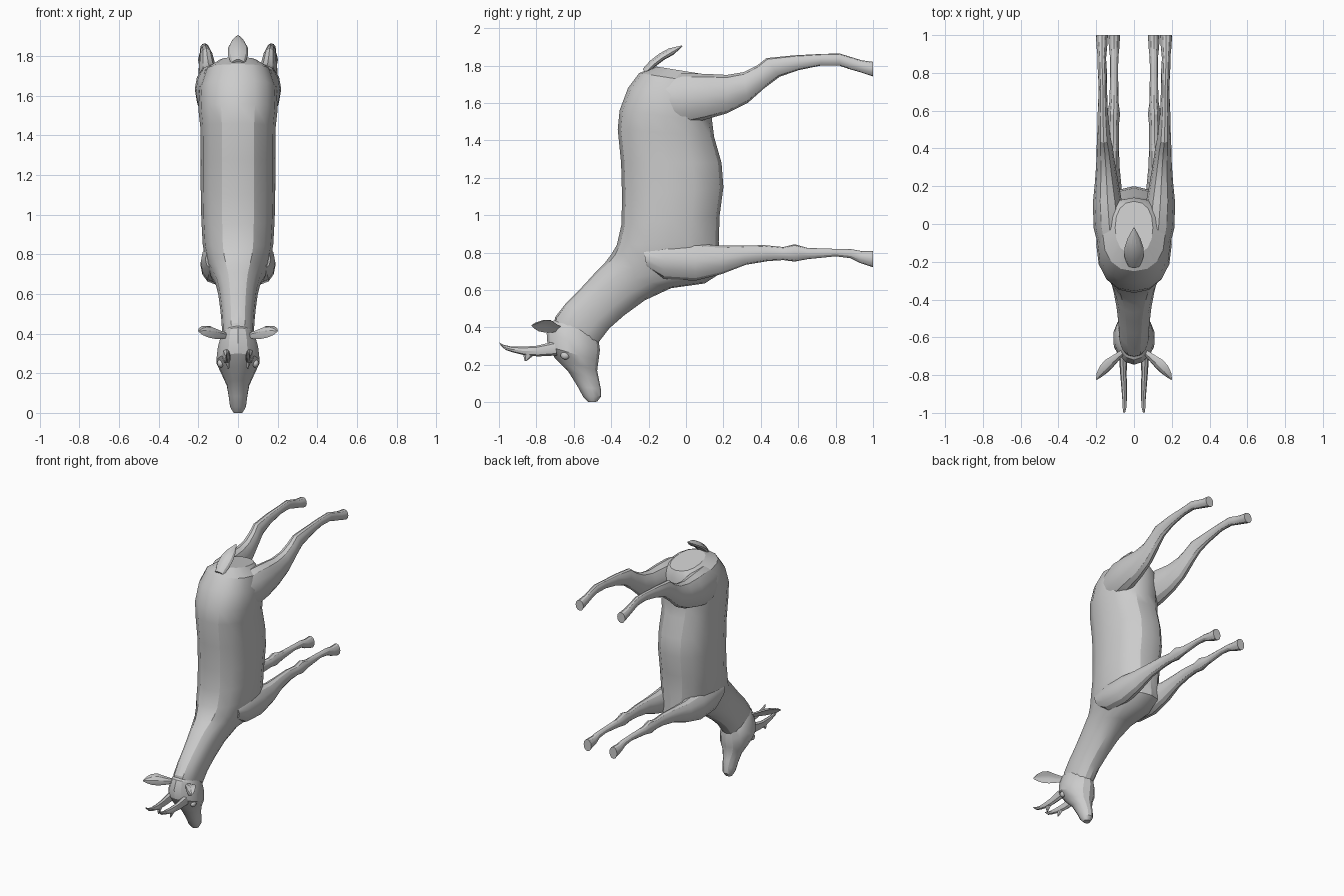
import bpy, bmesh, math
from mathutils import Vector


def finish(name, rings, mirror, angle=28):
    """Skin a list of equal-length point rings and cap both ends."""
    bm = bmesh.new()
    vs = [[bm.verts.new(p) for p in r] for r in rings]
    n = len(vs[0])
    for a, b in zip(vs, vs[1:]):
        for i in range(n):
            j = (i + 1) % n
            bm.faces.new((a[i], a[j], b[j], b[i]))
    bm.faces.new(vs[0])
    bm.faces.new(vs[-1])
    bmesh.ops.recalc_face_normals(bm, faces=bm.faces)
    me = bpy.data.meshes.new(name)
    bm.to_mesh(me)
    bm.free()
    ob = bpy.data.objects.new(name, me)
    bpy.context.collection.objects.link(ob)
    bpy.ops.object.select_all(action='DESELECT')
    ob.select_set(True)
    bpy.context.view_layer.objects.active = ob
    bpy.ops.object.shade_smooth_by_angle(angle=math.radians(angle))
    if mirror:
        ob.modifiers.new("Mirror", 'MIRROR')
    return ob


def loft(name, stations, sides=12, power=1.0, mirror=False):
    """Station: (y, z) of one profile edge, (y, z) of the other, centre x, half width."""
    rings = []
    for ya, za, yb, zb, x, w in stations:
        c = Vector((x, (ya + yb) / 2, (za + zb) / 2))
        h = Vector((0, ya - yb, za - zb)) / 2
        ring = []
        for i in range(sides):
            t = 2 * math.pi * i / sides
            co, si = (math.copysign(abs(v) ** power, v) for v in (math.cos(t), math.sin(t)))
            ring.append(c + h * co + Vector((w * si, 0, 0)))
        rings.append(ring)
    return finish(name, rings, mirror)


def blade(name, path, side, thick, cup, mirror=False):
    """Cupped leaf: path of (x, y, z, half width), swept along a side vector."""
    pts = [Vector(p[:3]) for p in path]
    side = Vector(side).normalized()
    normal = (pts[-1] - pts[0]).cross(side).normalized()
    rings = []
    for p, (_, _, _, w) in zip(pts, path):
        ring = []
        for i in range(10):
            t = 2 * math.pi * i / 10
            off = thick * min(1, w / 0.02) * math.sin(t) + cup * w * math.cos(t) ** 2
            ring.append(p + side * w * math.cos(t) + normal * off)
        rings.append(ring)
    return finish(name, rings, mirror)


# Body and neck, rump first
loft("body_and_neck", [
    (-0.16, 1.795, 0.12, 1.75, 0, 0.10),
    (-0.25, 1.76, 0.14, 1.70, 0, 0.165),
    (-0.31, 1.68, 0.14, 1.60, 0, 0.195),
    (-0.355, 1.56, 0.14, 1.50, 0, 0.20),
    (-0.365, 1.46, 0.15, 1.42, 0, 0.19),
    (-0.347, 1.28, 0.19, 1.28, 0, 0.188),
    (-0.342, 1.10, 0.20, 1.15, 0, 0.188),
    (-0.345, 0.95, 0.18, 1.00, 0, 0.185),
    (-0.37, 0.84, 0.175, 0.86, 0, 0.178),
    (-0.40, 0.79, 0.185, 0.69, 0, 0.16),
    (-0.43, 0.75, 0.10, 0.635, 0, 0.138),
    (-0.47, 0.71, -0.08, 0.61, 0, 0.116),
    (-0.52, 0.655, -0.22, 0.545, 0, 0.10),
    (-0.58, 0.59, -0.33, 0.465, 0, 0.09),
    (-0.645, 0.525, -0.41, 0.395, 0, 0.083),
    (-0.70, 0.455, -0.46, 0.33, 0, 0.08),
    (-0.71, 0.38, -0.50, 0.28, 0, 0.07)], sides=16, power=0.88)

# Head
loft("head", [
    (-0.66, 0.46, -0.52, 0.40, 0, 0.06),
    (-0.72, 0.43, -0.47, 0.35, 0, 0.085),
    (-0.745, 0.37, -0.46, 0.28, 0, 0.104),
    (-0.74, 0.30, -0.468, 0.22, 0, 0.112),
    (-0.70, 0.235, -0.475, 0.17, 0, 0.085),
    (-0.63, 0.165, -0.465, 0.12, 0, 0.058),
    (-0.58, 0.085, -0.455, 0.07, 0, 0.047),
    (-0.55, 0.03, -0.455, 0.03, 0, 0.041),
    (-0.52, 0.0, -0.475, 0.003, 0, 0.024)], sides=14)

# Eyes
bpy.ops.mesh.primitive_uv_sphere_add(segments=10, ring_count=6, radius=1)
eye = bpy.context.object
eye.name = eye.data.name = "eyes"
for v in eye.data.vertices:
    v.co = (v.co.x * 0.018 + 0.088, v.co.y * 0.026 - 0.645, v.co.z * 0.022 + 0.25)
eye.modifiers.new("Mirror", 'MIRROR')
bpy.ops.object.shade_smooth()

# Ears
blade("ears", [
    (0.055, -0.68, 0.395, 0.018), (0.09, -0.715, 0.405, 0.03),
    (0.125, -0.75, 0.418, 0.042), (0.155, -0.78, 0.42, 0.038),
    (0.182, -0.805, 0.416, 0.022), (0.199, -0.825, 0.412, 0.003)],
    (0.45, 0.45, 0.77), 0.008, -0.45, mirror=True)

# Antlers and their tines
loft("antlers", [
    (-0.70, 0.325, -0.69, 0.25, 0.058, 0.022),
    (-0.80, 0.302, -0.79, 0.245, 0.056, 0.017),
    (-0.87, 0.297, -0.86, 0.25, 0.052, 0.015),
    (-0.93, 0.297, -0.93, 0.268, 0.050, 0.012),
    (-0.975, 0.307, -0.965, 0.28, 0.050, 0.010),
    (-1.0, 0.32, -0.99, 0.303, 0.052, 0.006)], sides=8, mirror=True)
loft("antler_tines", [
    (-0.80, 0.28, -0.865, 0.285, 0.054, 0.012),
    (-0.815, 0.25, -0.87, 0.255, 0.052, 0.011),
    (-0.85, 0.222, -0.863, 0.22, 0.048, 0.004)], sides=6, mirror=True)

# Tail
blade("tail", [
    (0, -0.22, 1.765, 0.035), (0, -0.18, 1.81, 0.05), (0, -0.13, 1.848, 0.05),
    (0, -0.08, 1.875, 0.034), (0, -0.02, 1.905, 0.003)],
    (1, 0, 0), 0.022, 0.15)

# Hind legs, thigh to hoof
loft("hind_legs", [
    (-0.17, 1.71, -0.17, 1.52, 0.11, 0.065),
    (-0.02, 1.76, -0.03, 1.48, 0.13, 0.083),
    (0.12, 1.755, 0.10, 1.51, 0.14, 0.078),
    (0.22, 1.75, 0.22, 1.545, 0.145, 0.062),
    (0.31, 1.765, 0.33, 1.60, 0.15, 0.05),
    (0.38, 1.80, 0.42, 1.68, 0.155, 0.043),
    (0.43, 1.84, 0.50, 1.74, 0.16, 0.035),
    (0.58, 1.855, 0.60, 1.775, 0.165, 0.027),
    (0.72, 1.862, 0.72, 1.80, 0.165, 0.022),
    (0.82, 1.865, 0.82, 1.80, 0.168, 0.024),
    (0.885, 1.845, 0.87, 1.782, 0.17, 0.022),
    (0.94, 1.828, 0.93, 1.765, 0.17, 0.028),
    (1.0, 1.82, 1.0, 1.742, 0.17, 0.032)], mirror=True)

# Front legs, shoulder to hoof
loft("front_legs", [
    (-0.23, 0.83, -0.21, 0.72, 0.115, 0.05),
    (-0.10, 0.86, -0.12, 0.66, 0.12, 0.068),
    (0.05, 0.85, 0.05, 0.65, 0.12, 0.07),
    (0.18, 0.837, 0.19, 0.685, 0.12, 0.055),
    (0.30, 0.838, 0.32, 0.735, 0.115, 0.038),
    (0.42, 0.84, 0.44, 0.755, 0.11, 0.03),
    (0.52, 0.83, 0.52, 0.76, 0.108, 0.028),
    (0.58, 0.845, 0.58, 0.752, 0.108, 0.034),
    (0.65, 0.825, 0.65, 0.765, 0.106, 0.024),
    (0.80, 0.82, 0.80, 0.78, 0.105, 0.021),
    (0.885, 0.818, 0.88, 0.77, 0.105, 0.022),
    (0.94, 0.808, 0.93, 0.745, 0.105, 0.028),
    (1.0, 0.81, 1.0, 0.722, 0.105, 0.031)], mirror=True)
